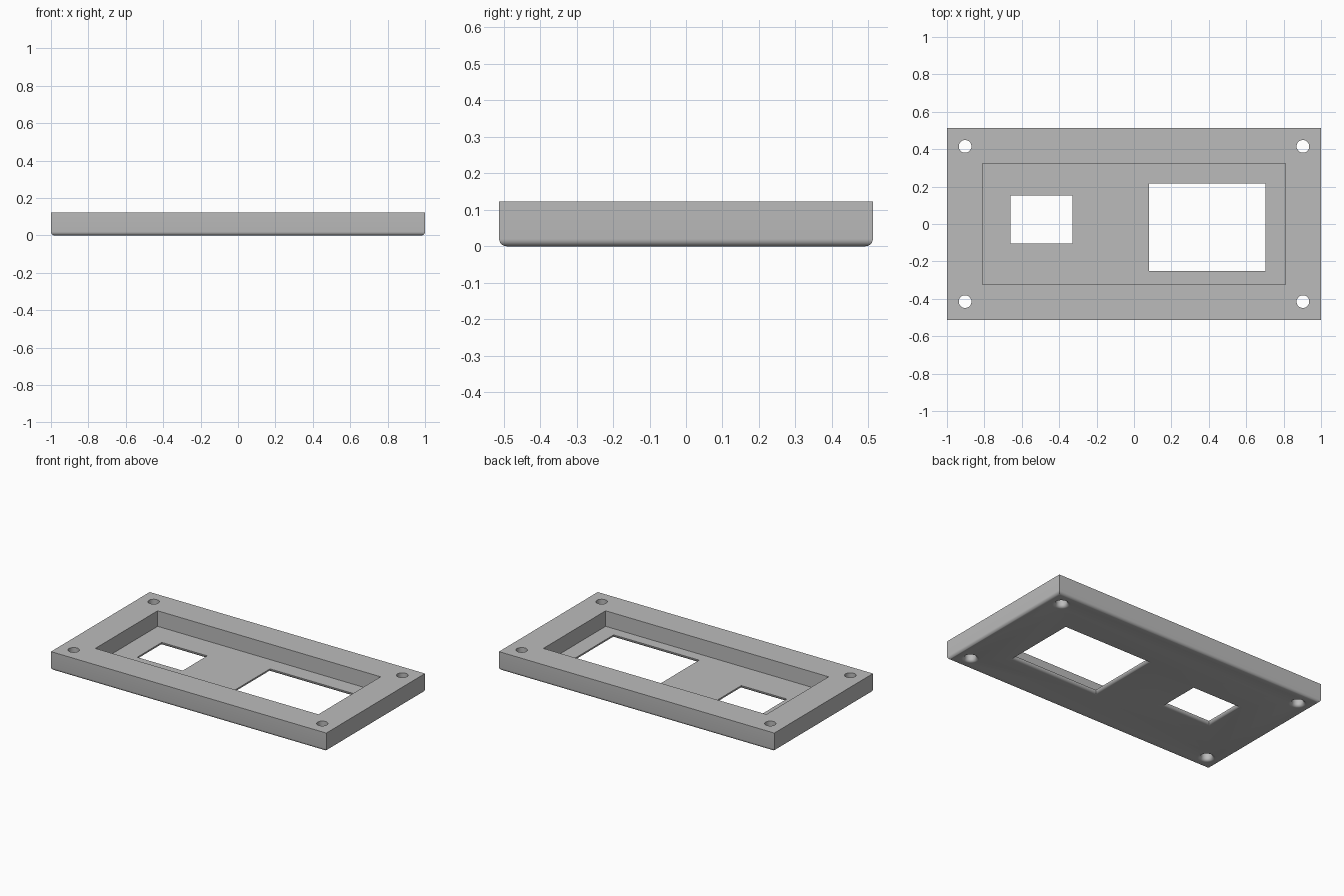
import bpy, bmesh
from math import sin, cos, pi, radians

if "Cube" in bpy.data.objects:
    bpy.data.objects.remove(bpy.data.objects["Cube"], do_unlink=True)

HALF_X, HALF_Y, HEIGHT = 1.0, 0.512, 0.123
FLOOR, ROUND, STEPS = 0.021, 0.02, 6

grey = bpy.data.materials.new("plain_grey")
grey.use_nodes = True
grey.diffuse_color = (0.5, 0.5, 0.5, 1)
grey.node_tree.nodes["Principled BSDF"].inputs["Base Color"].default_value = (0.5, 0.5, 0.5, 1)


def rectangle(x0, x1, y0, y1):
    """Outline that can be grown by a distance."""
    return lambda d: [(x0 - d, y0 - d), (x1 + d, y0 - d), (x1 + d, y1 + d), (x0 - d, y1 + d)]


def circle(cx, cy, r, n=32):
    return lambda d: [(cx + (r + d) * cos(2 * pi * i / n), cy + (r + d) * sin(2 * pi * i / n))
                      for i in range(n)]


def loft(name, outline, levels):
    """Closed solid through the outline, grown by d at each height z."""
    bm = bmesh.new()
    rings = [[bm.verts.new((x, y, z)) for x, y in outline(d)] for d, z in levels]
    bm.faces.new(rings[0][::-1])
    bm.faces.new(rings[-1])
    n = len(rings[0])
    for low, high in zip(rings, rings[1:]):
        for i in range(n):
            j = (i + 1) % n
            bm.faces.new((low[i], low[j], high[j], high[i]))
    bmesh.ops.recalc_face_normals(bm, faces=bm.faces)
    mesh = bpy.data.meshes.new(name)
    bm.to_mesh(mesh)
    bm.free()
    mesh.materials.append(grey)
    obj = bpy.data.objects.new(name, mesh)
    bpy.context.collection.objects.link(obj)
    return obj


# Quarter-round profile: inset for the outside edge, flared for openings
arc = [(ROUND * (1 - sin(a)), ROUND * (1 - cos(a)))
       for a in (i * pi / 2 / STEPS for i in range(STEPS + 1))]
flare = [(ROUND, -0.05)] + arc + [(0, HEIGHT + 0.05)]

# Plate with rounded lower edges
plate = loft("cover_plate", rectangle(-HALF_X, HALF_X, -HALF_Y, HALF_Y),
             [(-d, z) for d, z in arc] + [(0, HEIGHT)])

# Pocket, two windows and four screw holes
cutters = [
    loft("pocket_cutter", rectangle(-0.81, 0.81, -0.323, 0.323),
         [(0, FLOOR), (0, HEIGHT + 0.05)]),
    loft("small_window_cutter", rectangle(-0.66, -0.33, -0.103, 0.152), flare),
    loft("large_window_cutter", rectangle(0.081, 0.702, -0.252, 0.216), flare),
]
for sx in (-1, 1):
    for sy in (-1, 1):
        cutters.append(loft("screw_hole_cutter", circle(sx * 0.903, sy * 0.415, 0.034), flare))

bpy.ops.object.select_all(action='DESELECT')
plate.select_set(True)
bpy.context.view_layer.objects.active = plate
for cutter in cutters:
    cutter.hide_render = True
    mod = plate.modifiers.new(cutter.name, 'BOOLEAN')
    mod.operation = 'DIFFERENCE'
    mod.solver = 'EXACT'
    mod.object = cutter
    bpy.ops.object.modifier_apply(modifier=mod.name)
    bpy.data.objects.remove(cutter, do_unlink=True)

bpy.ops.object.shade_smooth_by_angle(angle=radians(30))
